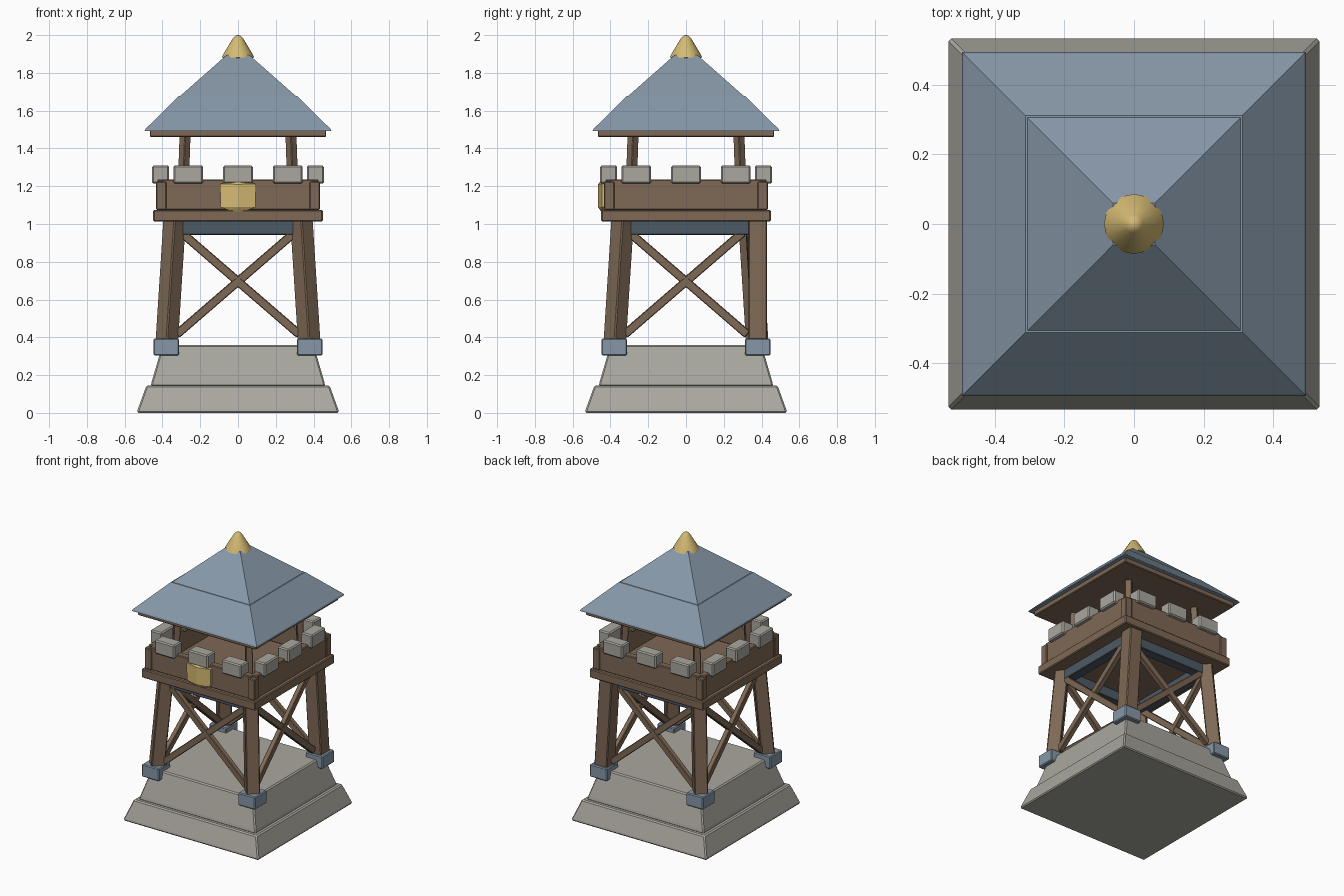
import bpy, bmesh, math
from mathutils import Vector, Matrix

cube = bpy.data.objects.get("Cube")
if cube:
    bpy.data.objects.remove(cube, do_unlink=True)


def material(name, r, g, b):
    m = bpy.data.materials.new(name)
    m.use_nodes = True
    m.diffuse_color = (r, g, b, 1)
    m.node_tree.nodes["Principled BSDF"].inputs["Base Color"].default_value = (r, g, b, 1)
    return m


STONE = material("stone", 0.40, 0.39, 0.345)
WOOD = material("wood", 0.21, 0.14, 0.09)
SLATE = material("slate", 0.24, 0.31, 0.39)
DARK = material("dark_slate", 0.075, 0.10, 0.13)
GOLD = material("gold", 0.66, 0.49, 0.17)


def finish(name, bm, mat, bevel=0.0):
    bmesh.ops.recalc_face_normals(bm, faces=bm.faces)
    mesh = bpy.data.meshes.new(name)
    bm.to_mesh(mesh)
    bm.free()
    mesh.materials.append(mat)
    ob = bpy.data.objects.new(name, mesh)
    bpy.context.collection.objects.link(ob)
    if bevel:
        mod = ob.modifiers.new("Bevel", "BEVEL")
        mod.width = bevel
        mod.segments = 1
    return ob


def box(name, centre, size, mat, bevel=0.0, turn=0):
    """Box placed on the front side, then turned by quarter turns."""
    bm = bmesh.new()
    bmesh.ops.create_cube(bm, size=1)
    bm.transform(Matrix.Rotation(turn * math.pi / 2, 4, "Z")
                 @ Matrix.Translation(centre) @ Matrix.Diagonal((*size, 1)))
    return finish(name, bm, mat, bevel)


def beam(name, a, b, width, depth, mat, bevel=0.006, turn=0):
    """Square timber running from a to b."""
    a, b = Vector(a), Vector(b)
    d = b - a
    bm = bmesh.new()
    bmesh.ops.create_cube(bm, size=1)
    bm.transform(Matrix.Rotation(turn * math.pi / 2, 4, "Z")
                 @ Matrix.Translation((a + b) / 2)
                 @ d.to_track_quat("Z", "Y").to_matrix().to_4x4()
                 @ Matrix.Diagonal((depth, width, d.length, 1)))
    return finish(name, bm, mat, bevel)


def square_loft(name, rings, mat, bevel=0.0):
    """Stack of square sections given as (half width, height)."""
    bm = bmesh.new()
    loops = [[bm.verts.new((x * h, y * h, z)) for x, y in
              ((-1, -1), (1, -1), (1, 1), (-1, 1))] for h, z in rings]
    for lo, hi in zip(loops, loops[1:]):
        for i in range(4):
            j = (i + 1) % 4
            bm.faces.new((lo[i], lo[j], hi[j], hi[i]))
    bm.faces.new(loops[0][::-1])
    bm.faces.new(loops[-1])
    return finish(name, bm, mat, bevel)


# Stone plinth
square_loft("plinth_lower", [(0.535, 0), (0.53, 0.02), (0.485, 0.145)], STONE, 0.008)
square_loft("plinth_upper", [(0.462, 0.14), (0.457, 0.165), (0.40, 0.36)], STONE, 0.008)

# Legs, feet and roof posts at the corners
for x in (-1, 1):
    for y in (-1, 1):
        side = ("front" if y < 0 else "back") + ("_left" if x > 0 else "_right")
        straight = x > 0 and y > 0
        top_y = 0.38 if straight else 0.335
        beam("leg_" + side, (x * 0.38, y * 0.38, 0.33), (x * 0.335, y * top_y, 1.03),
             0.1 if straight else 0.09, 0.1 if straight else 0.09, WOOD)
        box("foot_" + side, (x * 0.38, y * 0.38, 0.349), (0.135, 0.135, 0.09), SLATE, 0.006)
        beam("roof_post_" + side, (x * 0.295, y * 0.295, 1.05),
             (x * 0.28, y * 0.28, 1.48), 0.045, 0.045, WOOD, 0.004)
        box("wall_corner_" + side, (x * 0.407, y * 0.407, 1.15), (0.055, 0.055, 0.15), WOOD, 0.005)

# Platform
square_loft("platform_floor", [(0.449, 1.012), (0.449, 1.075)], WOOD, 0.006)

# Everything repeated on the four sides
for k in range(4):
    s = ("front", "left", "back", "right")[k]
    for m in (-1, 1):
        beam(f"brace_{s}_{'a' if m < 0 else 'b'}", (-m * 0.325, -0.365, 0.415),
             (m * 0.30, -0.335, 0.955), 0.045, 0.035, WOOD, 0.004, k)
    box("support_beam_" + s, (0, -0.32, 0.98), (0.70, 0.07, 0.075), DARK, 0.004, k)
    box("wall_" + s, (0, -0.402, 1.155), (0.80, 0.05, 0.162), WOOD, 0.005, k)
    for i in (-1, 0, 1):
        box(f"merlon_{s}_{i + 2}", (i * 0.264, -0.41, 1.262), (0.157, 0.09, 0.096),
            STONE, 0.008, k)

# Shield with a raised middle ridge
bm = bmesh.new()
outline = [(0, 1.235), (0.05, 1.222), (0.095, 1.212), (0.092, 1.09), (0.05, 1.073),
           (0, 1.058), (-0.05, 1.073), (-0.092, 1.09), (-0.095, 1.212), (-0.05, 1.222)]
back = [bm.verts.new((x, -0.42, z)) for x, z in outline]
rim = [bm.verts.new((x, -0.445, z)) for x, z in outline]
ridge = [bm.verts.new((0, -0.466, z)) for z in (1.21, 1.09)]
n = len(outline)
for i in range(n):
    j = (i + 1) % n
    bm.faces.new((back[i], back[j], rim[j], rim[i]))
bm.faces.new(back[::-1])
for a in (0, 5):
    top, low = (ridge[0], ridge[1]) if a == 0 else (ridge[1], ridge[0])
    bm.faces.new((rim[a], rim[a + 1], top))
    bm.faces.new((rim[a + 1], rim[a + 2], top))
    bm.faces.new((rim[a + 2], rim[a + 3], low, top))
    bm.faces.new((rim[a + 3], rim[a + 4], low))
    bm.faces.new((rim[a + 4], rim[(a + 5) % n], low))
finish("shield", bm, GOLD)

# Roof
square_loft("eave_board", [(0.467, 1.46), (0.467, 1.50)], WOOD, 0.005)
square_loft("roof_lower", [(0.494, 1.493), (0.49, 1.503), (0.312, 1.678)], SLATE)
square_loft("roof_upper", [(0.308, 1.676), (0.06, 1.895)], SLATE)

# Finial, turned from a short profile
profile = [(0.06, 1.875), (0.086, 1.882), (0.074, 1.905), (0.026, 1.985), (0.013, 1.998), (0, 2.0)]
bm = bmesh.new()
verts = [bm.verts.new((r, 0, z)) for r, z in profile]
edges = [bm.edges.new(p) for p in zip(verts, verts[1:])]
bmesh.ops.spin(bm, geom=verts + edges, cent=(0, 0, 0), axis=(0, 0, 1),
               angle=math.tau, steps=16, use_merge=True)
bmesh.ops.remove_doubles(bm, verts=bm.verts, dist=0.0005)
finial = finish("finial", bm, GOLD)
bpy.ops.object.select_all(action="DESELECT")
finial.select_set(True)
bpy.context.view_layer.objects.active = finial
bpy.ops.object.shade_smooth_by_angle(angle=math.radians(40))
